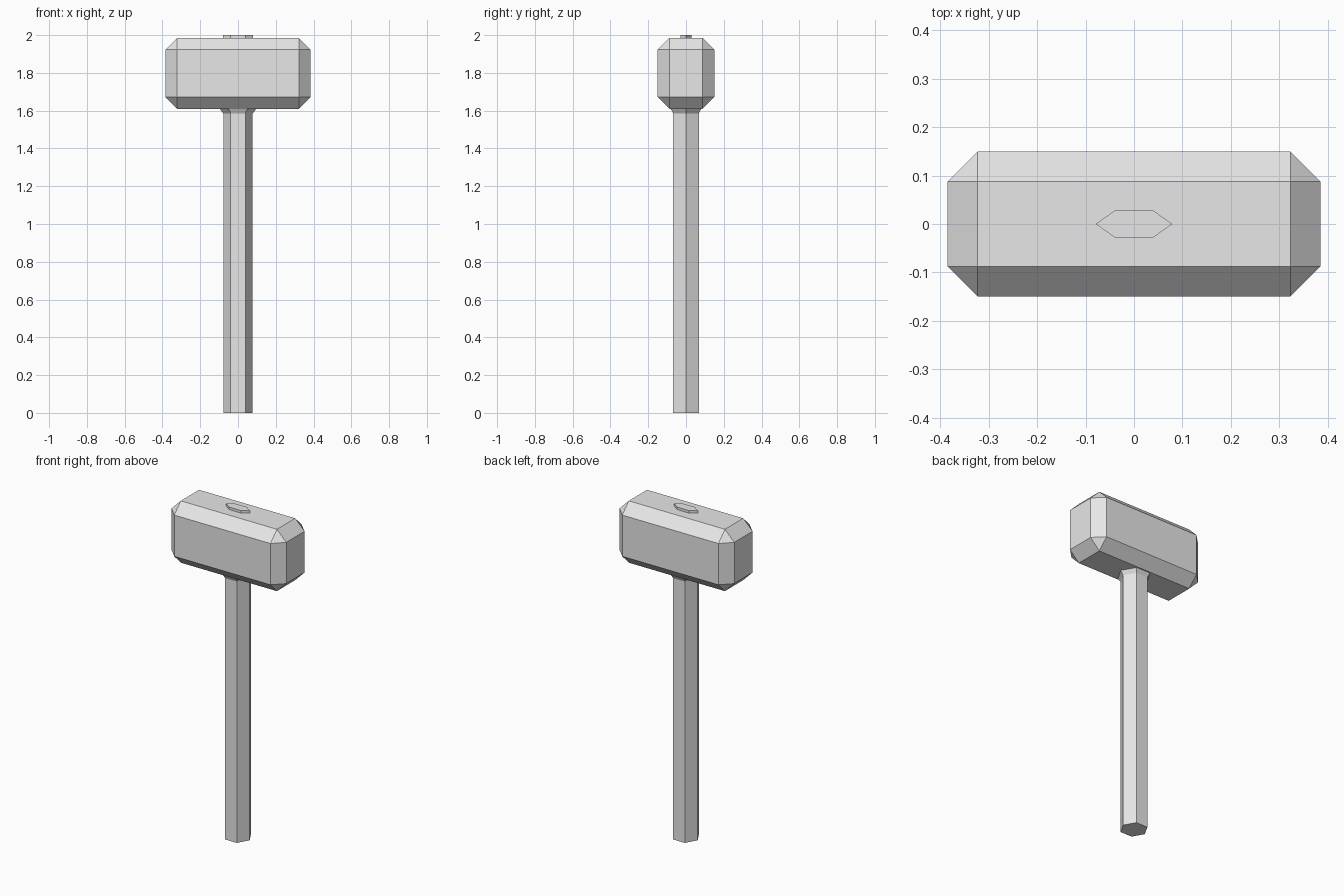
import bpy
import bmesh
from math import cos, sin, pi

if "Cube" in bpy.data.objects:
    bpy.data.objects.remove(bpy.data.objects["Cube"], do_unlink=True)

# One plain grey for the whole hammer
grey = bpy.data.materials.new("light_grey")
grey.use_nodes = True
colour = (0.8, 0.8, 0.8, 1)
grey.diffuse_color = colour
grey.node_tree.nodes["Principled BSDF"].inputs["Base Color"].default_value = colour


def add_object(name, bm):
    bmesh.ops.recalc_face_normals(bm, faces=bm.faces)
    mesh = bpy.data.meshes.new(name)
    bm.to_mesh(mesh)
    bm.free()
    mesh.materials.append(grey)
    obj = bpy.data.objects.new(name, mesh)
    bpy.context.collection.objects.link(obj)
    return obj


def hex_loft(name, levels):
    """Stack hexagonal rings given as (height, half width x, half depth y)."""
    bm = bmesh.new()
    rings = []
    for z, hx, hy in levels:
        rings.append([bm.verts.new((hx * cos(i * pi / 3),
                                    hy * sin(i * pi / 3) / sin(pi / 3), z))
                      for i in range(6)])
    for low, high in zip(rings, rings[1:]):
        for i in range(6):
            j = (i + 1) % 6
            bm.faces.new((low[i], low[j], high[j], high[i]))
    bm.faces.new(rings[0])
    bm.faces.new(rings[-1])
    return add_object(name, bm)


# Head: chamfered block
bottom, top = 1.61, 1.985
bm = bmesh.new()
bmesh.ops.create_cube(bm, size=1)
for v in bm.verts:
    v.co.x *= 0.77
    v.co.y *= 0.30
    v.co.z = v.co.z * (top - bottom) + (top + bottom) / 2
bmesh.ops.bevel(bm, geom=bm.edges[:], offset=0.0625, offset_type='OFFSET',
                segments=1, affect='EDGES')
add_object("hammer_head", bm)

# Shaft with a flared collar under the head
hex_loft("handle", [(0, 0.078, 0.0675), (1.585, 0.078, 0.0675),
                    (1.608, 0.095, 0.08), (1.63, 0.095, 0.08)])

# Narrow end of the shaft showing through the top of the head
hex_loft("handle_tip", [(1.95, 0.079, 0.028), (2.0, 0.079, 0.028)])
